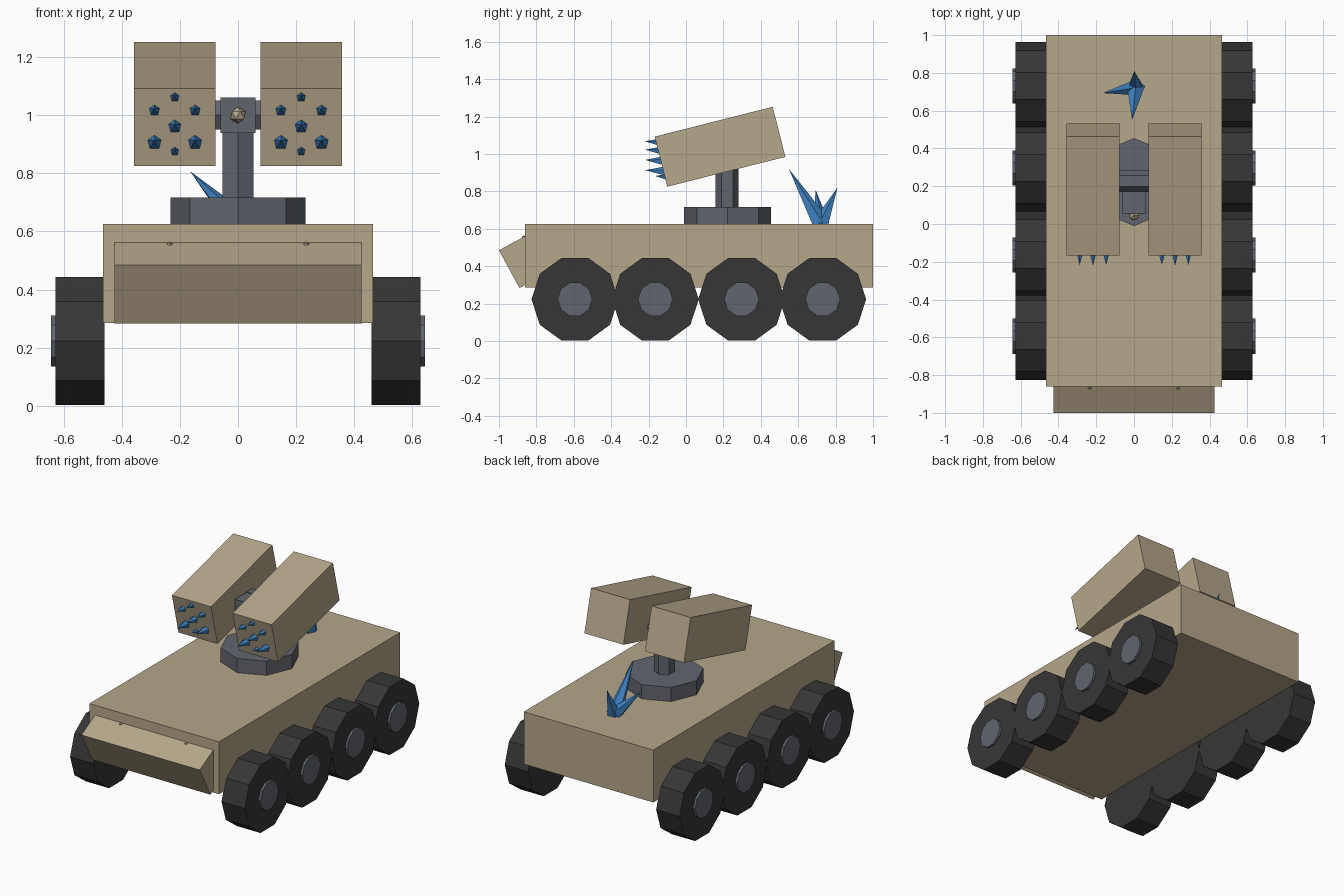
import bpy, bmesh, math
from mathutils import Matrix, Vector

cube = bpy.data.objects.get("Cube")
if cube:
    bpy.data.objects.remove(cube, do_unlink=True)


def material(name, rgb):
    m = bpy.data.materials.new(name)
    m.use_nodes = True
    color = (*rgb, 1)
    m.diffuse_color = color
    m.node_tree.nodes["Principled BSDF"].inputs["Base Color"].default_value = color
    return m


TAN = material("desert tan", (0.46, 0.385, 0.255))
GREY = material("steel grey", (0.12, 0.13, 0.155))
RUBBER = material("tyre black", (0.037, 0.037, 0.037))
BLUE = material("spike blue", (0.05, 0.23, 0.56))


def finish(name, bm, mat):
    mesh = bpy.data.meshes.new(name)
    bm.to_mesh(mesh)
    bm.free()
    mesh.materials.append(mat)
    obj = bpy.data.objects.new(name, mesh)
    bpy.context.collection.objects.link(obj)
    return obj


def box(name, center, size, mat, tilt=0):
    bm = bmesh.new()
    place = Matrix.Translation(center) @ Matrix.Rotation(tilt, 4, 'X')
    bmesh.ops.create_cube(bm, size=1, matrix=place @ Matrix.Diagonal((*size, 1)))
    return finish(name, bm, mat)


def tapered(name, start, end, r1, r2, sides, mat):
    """Prism or spike running from start to end."""
    start, end = Vector(start), Vector(end)
    axis = end - start
    if abs(axis.x) > 0.999 * axis.length:
        turn = Matrix.Rotation(math.copysign(math.pi / 2, axis.x), 4, 'Y')
    elif abs(axis.z) > 0.999 * axis.length:
        turn = Matrix.Identity(4)
    else:
        turn = axis.to_track_quat('Z', 'Y').to_matrix().to_4x4()
    bm = bmesh.new()
    bmesh.ops.create_cone(bm, cap_ends=True, segments=sides, radius1=r1, radius2=r2,
                          depth=axis.length,
                          matrix=Matrix.Translation((start + end) / 2) @ turn)
    bmesh.ops.remove_doubles(bm, verts=bm.verts, dist=1e-5)
    return finish(name, bm, mat)


def ball(name, center, radius):
    bm = bmesh.new()
    bmesh.ops.create_icosphere(bm, subdivisions=1, radius=radius,
                               matrix=Matrix.Translation(center))
    return finish(name, bm, TAN)


# Hull and tilted front blade
box("hull", (0, 0.07, 0.455), (0.93, 1.86, 0.34), TAN)
tilt = math.radians(28.5)
along = Vector((0, math.cos(tilt), math.sin(tilt)))
down = Vector((0, math.sin(tilt), -math.cos(tilt)))
corner = Vector((0, -1.0, 0.485))
box("front_blade", corner + along * 0.09 + down * 0.115, (0.85, 0.18, 0.23), TAN, tilt)

# Wheels with hubs, headlights
for side, label in ((1, "left"), (-1, "right")):
    for i, y in enumerate((-0.594, -0.164, 0.297, 0.731)):
        tapered(f"{label}_wheel_{i + 1}", (side * 0.46, y, 0.223), (side * 0.628, y, 0.223),
                0.232, 0.232, 10, RUBBER)
        tapered(f"{label}_hub_{i + 1}", (side * 0.6, y, 0.223), (side * 0.643, y, 0.223),
                0.093, 0.093, 10, GREY)
    ball(f"{label}_headlight", (side * 0.235, -0.866, 0.553), 0.012)

# Turret
tapered("turret_base", (0, 0.222, 0.62), (0, 0.222, 0.717), 0.2325, 0.2325, 8, GREY)
tapered("turret_post", (0, 0.22, 0.71), (0, 0.22, 1.0), 0.061, 0.061, 6, GREY)
tapered("cross_beam", (-0.085, 0.228, 1.0), (0.085, 0.228, 1.0), 0.0575, 0.0575, 6, GREY)
box("sensor_head", (0, 0.113, 1.0), (0.122, 0.118, 0.122), GREY)
ball("sensor_lens", (0, 0.045, 1.0), 0.029)

# Launcher pods with forward spikes: x offset, z, radius
spikes = [(0, 1.062, 0.018), (-0.07, 1.017, 0.021), (0.07, 1.017, 0.021), (0, 0.962, 0.025),
          (-0.07, 0.907, 0.027), (0.07, 0.907, 0.027), (0, 0.876, 0.017)]
for side, label in ((1, "left"), (-1, "right")):
    x = side * 0.2175
    box(f"{label}_launcher", (x, 0.182, 1.0385), (0.28, 0.651, 0.276), TAN, math.radians(14.2))
    for i, (dx, z, r) in enumerate(spikes):
        face_y = -0.168 + 0.259 * (1.092 - z)
        tip_y = min(-0.218, face_y - 0.06) if z > 0.88 else -0.165
        tapered(f"{label}_launcher_spike_{i + 1}", (x + dx, face_y + 0.008, z),
                (x + dx, tip_y, z + 0.006), r, 0, 5, BLUE)

# Spike cluster on the rear deck
for i, (tip, r) in enumerate([((-0.01, 0.55, 0.92), 0.05), ((-0.165, 0.693, 0.807), 0.045),
                              ((0.002, 0.81, 0.82), 0.045)]):
    tapered(f"deck_spike_{i + 1}", (0.008, 0.722, 0.625), tip, r, 0, 5, BLUE)
